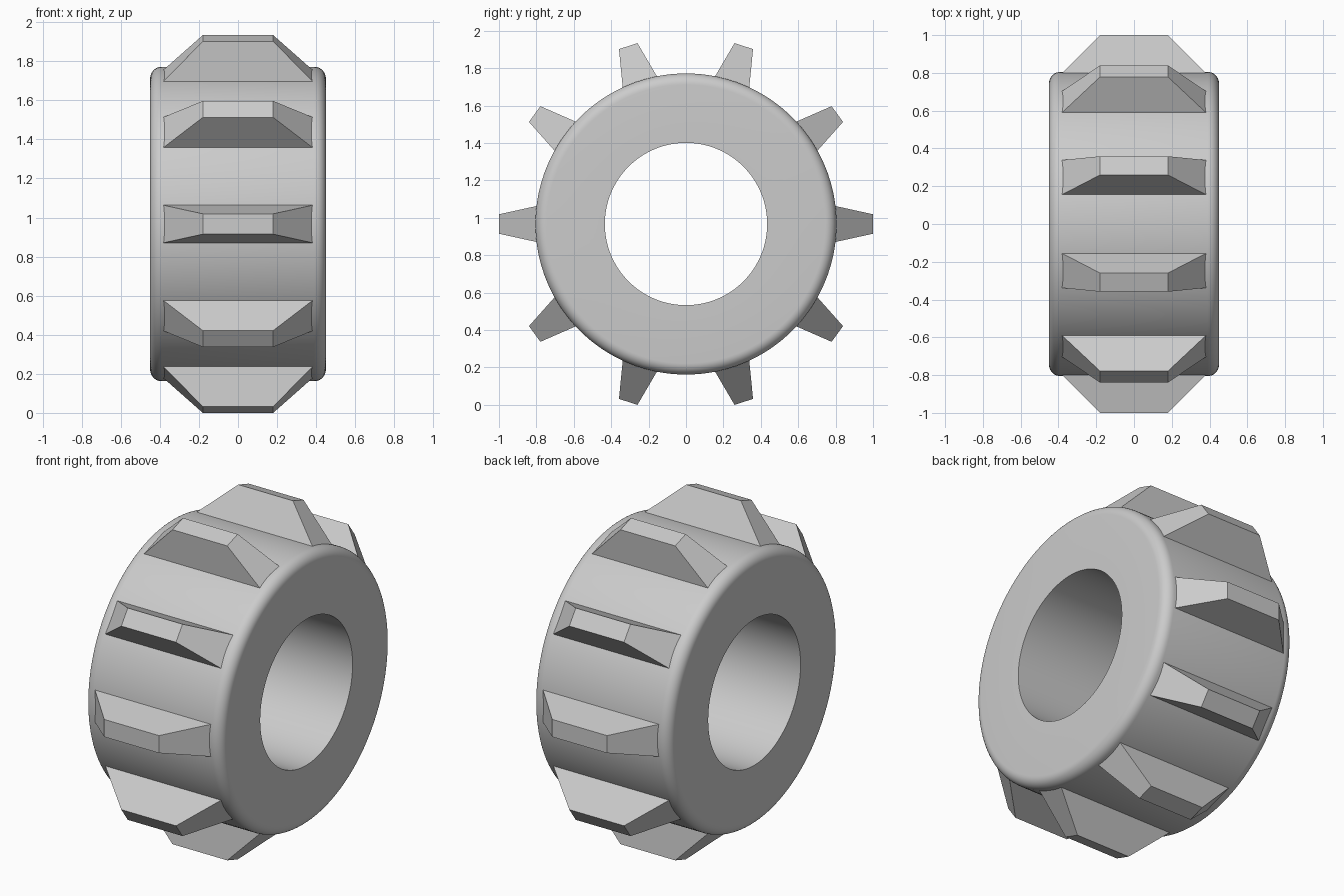
import bpy
import bmesh
from math import sin, cos, pi, radians
from mathutils import Matrix, Vector

if "Cube" in bpy.data.objects:
    bpy.data.objects.remove(bpy.data.objects["Cube"], do_unlink=True)

CENTRE = Vector((0, 0, 0.967))
TEETH = 10
HALF_WIDTH, OUTER, BORE, FILLET = 0.45, 0.805, 0.434, 0.06

grey = bpy.data.materials.new("plain grey")
grey.use_nodes = True
colour = (0.6, 0.6, 0.6, 1)
grey.diffuse_color = colour
grey.node_tree.nodes["Principled BSDF"].inputs["Base Color"].default_value = colour


def make_object(name, bm):
    bmesh.ops.recalc_face_normals(bm, faces=bm.faces)
    mesh = bpy.data.meshes.new(name)
    bm.to_mesh(mesh)
    bm.free()
    mesh.materials.append(grey)
    obj = bpy.data.objects.new(name, mesh)
    bpy.context.collection.objects.link(obj)
    return obj


# Wheel ring: a rounded-edge cross-section turned about the x axis
arc = [(HALF_WIDTH - FILLET + FILLET * sin(a), OUTER - FILLET + FILLET * cos(a))
       for a in (pi / 2 * i / 8 for i in range(9))]
half = arc + [(HALF_WIDTH, BORE)]
profile = half + [(-x, r) for x, r in reversed(half)]

bm = bmesh.new()
verts = [bm.verts.new((x, 0, r)) for x, r in profile]
edges = [bm.edges.new((v, verts[i - 1])) for i, v in enumerate(verts)]
bmesh.ops.spin(bm, geom=verts + edges, cent=(0, 0, 0), axis=(1, 0, 0),
               angle=2 * pi, steps=128, use_merge=True)
bmesh.ops.remove_doubles(bm, verts=bm.verts, dist=0.0001)
ring = make_object("wheel_ring", bm)
ring.location = CENTRE
bpy.context.view_layer.objects.active = ring
ring.select_set(True)
bpy.ops.object.shade_smooth_by_angle(angle=radians(35))
ring.select_set(False)


# Tread teeth: tapered blocks with their roots sunk into the ring
def make_tooth(index):
    bm = bmesh.new()
    bmesh.ops.create_cube(bm, size=2)
    for v in bm.verts:
        length, thick, radius = (0.18, 0.052, 1.0) if v.co.z > 0 else (0.44, 0.109, 0.74)
        v.co = (v.co.x * length, v.co.y * thick, radius)
    turn = Matrix.Rotation(pi / 2 + index * 2 * pi / TEETH, 4, 'X')
    bmesh.ops.transform(bm, matrix=turn, verts=bm.verts)
    make_object(f"tread_tooth_{index + 1}", bm).location = CENTRE


for i in range(TEETH):
    make_tooth(i)
